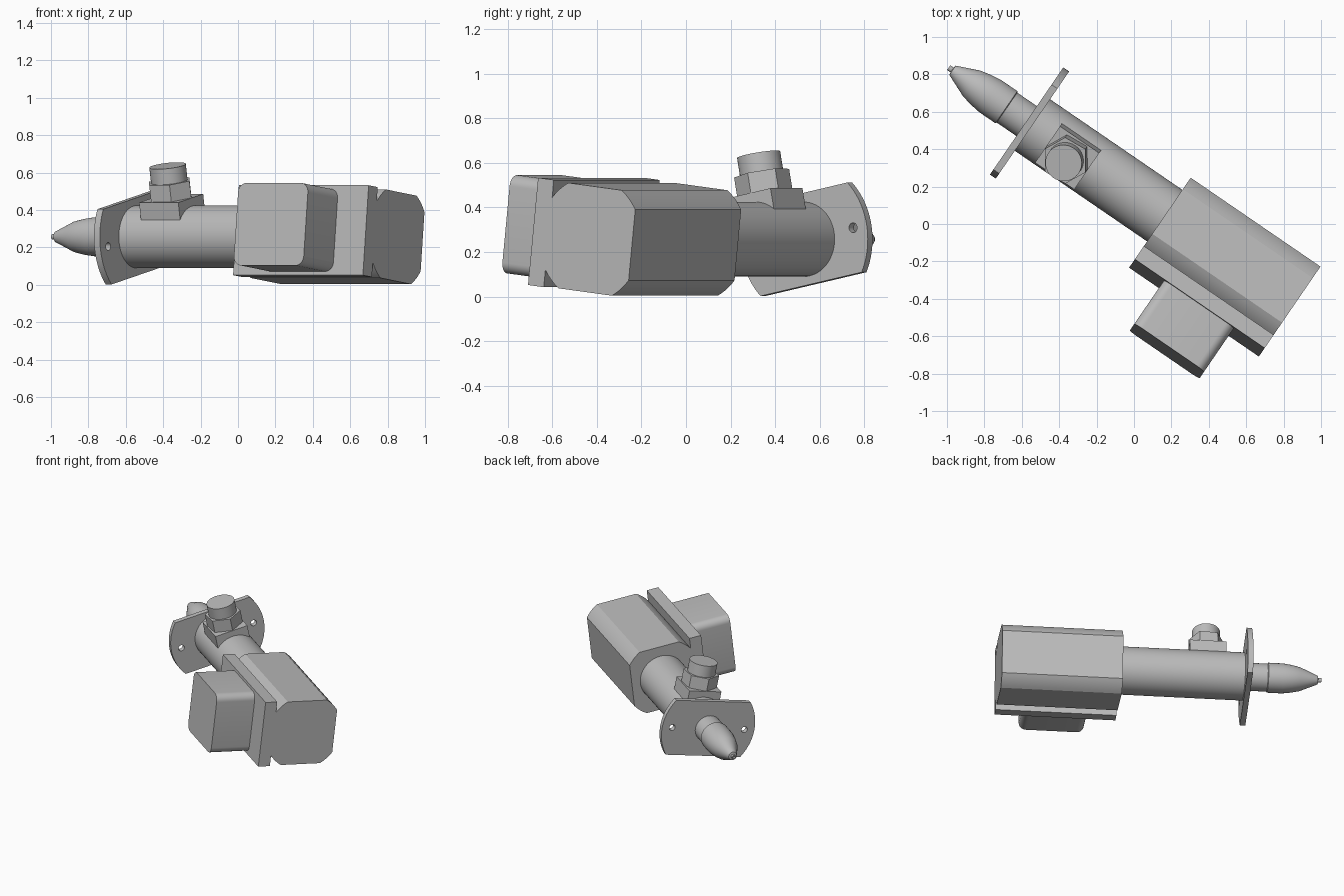
import bpy, bmesh, math
from mathutils import Matrix, Vector

if "Cube" in bpy.data.objects:
    bpy.data.objects.remove(bpy.data.objects["Cube"])

grey = bpy.data.materials.new("light_grey")
grey.diffuse_color = (0.5, 0.5, 0.5, 1)
grey.use_nodes = True
grey.node_tree.nodes["Principled BSDF"].inputs["Base Color"].default_value = grey.diffuse_color

# Shared frame: local x runs along the tube from nozzle to motor, z is up
YAW = math.radians(-34.4)
BASE = (Matrix.Translation((0.0735, 0.107, 0.257))
        @ Matrix.Rotation(YAW, 4, 'Z'))


def rolled(deg):
    return BASE @ Matrix.Rotation(math.radians(deg), 4, 'X')


MOTOR, VALVE = rolled(-6.5), rolled(11)


def finish(name, bm, frame):
    bmesh.ops.recalc_face_normals(bm, faces=bm.faces)
    me = bpy.data.meshes.new(name)
    bm.to_mesh(me)
    bm.free()
    me.materials.append(grey)
    ob = bpy.data.objects.new(name, me)
    bpy.context.collection.objects.link(ob)
    ob.matrix_world = frame
    smooth(ob)
    return ob


def smooth(ob):
    bpy.ops.object.select_all(action='DESELECT')
    ob.select_set(True)
    bpy.context.view_layer.objects.active = ob
    bpy.ops.object.shade_smooth_by_angle(angle=math.radians(28))


def prism(name, pts, axis, a, b, frame):
    """Extrude a 2D outline along a local axis from a to b."""
    place = {'x': lambda p, t: (t, p[0], p[1]),
             'y': lambda p, t: (p[0], t, p[1]),
             'z': lambda p, t: (p[0], p[1], t)}[axis]
    bm = bmesh.new()
    lo = [bm.verts.new(place(p, a)) for p in pts]
    hi = [bm.verts.new(place(p, b)) for p in pts]
    bm.faces.new(lo)
    bm.faces.new(hi)
    n = len(pts)
    for i in range(n):
        j = (i + 1) % n
        bm.faces.new((lo[i], lo[j], hi[j], hi[i]))
    return finish(name, bm, frame)


def lathe(name, profile, frame, n=48):
    """Spin (x, radius) points about the local x axis, with end caps."""
    bm = bmesh.new()
    rings = [[bm.verts.new((x, r * math.cos(2 * math.pi * i / n),
                            r * math.sin(2 * math.pi * i / n)))
              for i in range(n)] for x, r in profile]
    for s, t in zip(rings, rings[1:]):
        for i in range(n):
            j = (i + 1) % n
            bm.faces.new((s[i], s[j], t[j], t[i]))
    bm.faces.new(rings[0])
    bm.faces.new(rings[-1])
    return finish(name, bm, frame)


def arc(cx, cy, r, a0, a1, n):
    return [(cx + r * math.cos(math.radians(a0 + (a1 - a0) * i / n)),
             cy + r * math.sin(math.radians(a0 + (a1 - a0) * i / n)))
            for i in range(n + 1)]


def circle(cx, cy, r, n, start=0):
    return arc(cx, cy, r, start, start + 360, n)[:-1]


def rect(x0, x1, y0, y1):
    return [(x0, y0), (x1, y0), (x1, y1), (x0, y1)]


# Tube
lathe("tube", [(-0.76, 0.167), (0.13, 0.167)], BASE, 64)

# Nozzle with stepped collar, taper and drilled tip
lathe("nozzle", [(-0.77, 0.097), (-0.912, 0.097), (-0.916, 0.104),
                 (-1.02, 0.104), (-1.08, 0.096), (-1.14, 0.083),
                 (-1.265, 0.03), (-1.268, 0.015), (-1.29, 0.015),
                 (-1.29, 0.008), (-1.27, 0.008)], BASE)

# Mounting flange: disc with two flats and two bolt holes
R, H = 0.347, 0.205
half = math.degrees(math.asin(H / R))
flange = prism("mounting_flange",
               arc(0, 0, R, -half, half, 20) + arc(0, 0, R, 180 - half, 180 + half, 20),
               'x', -0.785, -0.747, VALVE)
for side in (-1, 1):
    cutter = prism("hole_cutter", circle(side * 0.272, 0, 0.022, 24),
                   'x', -0.83, -0.70, VALVE)
    cutter.hide_render = True
    mod = flange.modifiers.new("hole", 'BOOLEAN')
    mod.operation, mod.solver, mod.object = 'DIFFERENCE', 'EXACT', cutter
    bpy.ops.object.select_all(action='DESELECT')
    flange.select_set(True)
    bpy.context.view_layer.objects.active = flange
    bpy.ops.object.modifier_apply(modifier=mod.name)
    bpy.data.objects.remove(cutter, do_unlink=True)
smooth(flange)

# Motor housing: square with corners turned to a circle
W, T, C = 0.229, 0.238, 0.279
a0 = math.degrees(math.acos(W / C))
a1 = math.degrees(math.asin(T / C))
quarter = arc(0, 0, C, a0, a1, 6)
outline = (quarter + [(-x, y) for x, y in reversed(quarter)]
           + [(-x, -y) for x, y in quarter]
           + [(x, -y) for x, y in reversed(quarter)])
prism("motor_housing", outline, 'x', 0.11, 0.951, MOTOR)

# Side plate on the housing
prism("side_plate", rect(-0.312, -0.226, -0.242, 0.242), 'x', 0.11, 0.951, MOTOR)

# Terminal box with rounded corners
u0, u1, q, r = 0.303, 0.755, 0.222, 0.05
box = (arc(u1 - r, q - r, r, 0, 90, 8) + arc(u0 + r, q - r, r, 90, 180, 8)
       + arc(u0 + r, r - q, r, 180, 270, 8) + arc(u1 - r, r - q, r, 270, 360, 8))
prism("terminal_box", box, 'y', -0.595, -0.30, MOTOR)

# Port on top of the tube: block, hex nut, round cap
UC = -0.495
prism("port_block", rect(UC - 0.127, UC + 0.127, -0.12, 0.12), 'z', 0.11, 0.21, VALVE)
prism("port_nut", circle(UC, 0, 0.125, 6, 90 + 34.4), 'z', 0.20, 0.302, VALVE)
prism("port_cap", circle(UC, 0, 0.098, 40), 'z', 0.29, 0.387, VALVE)
